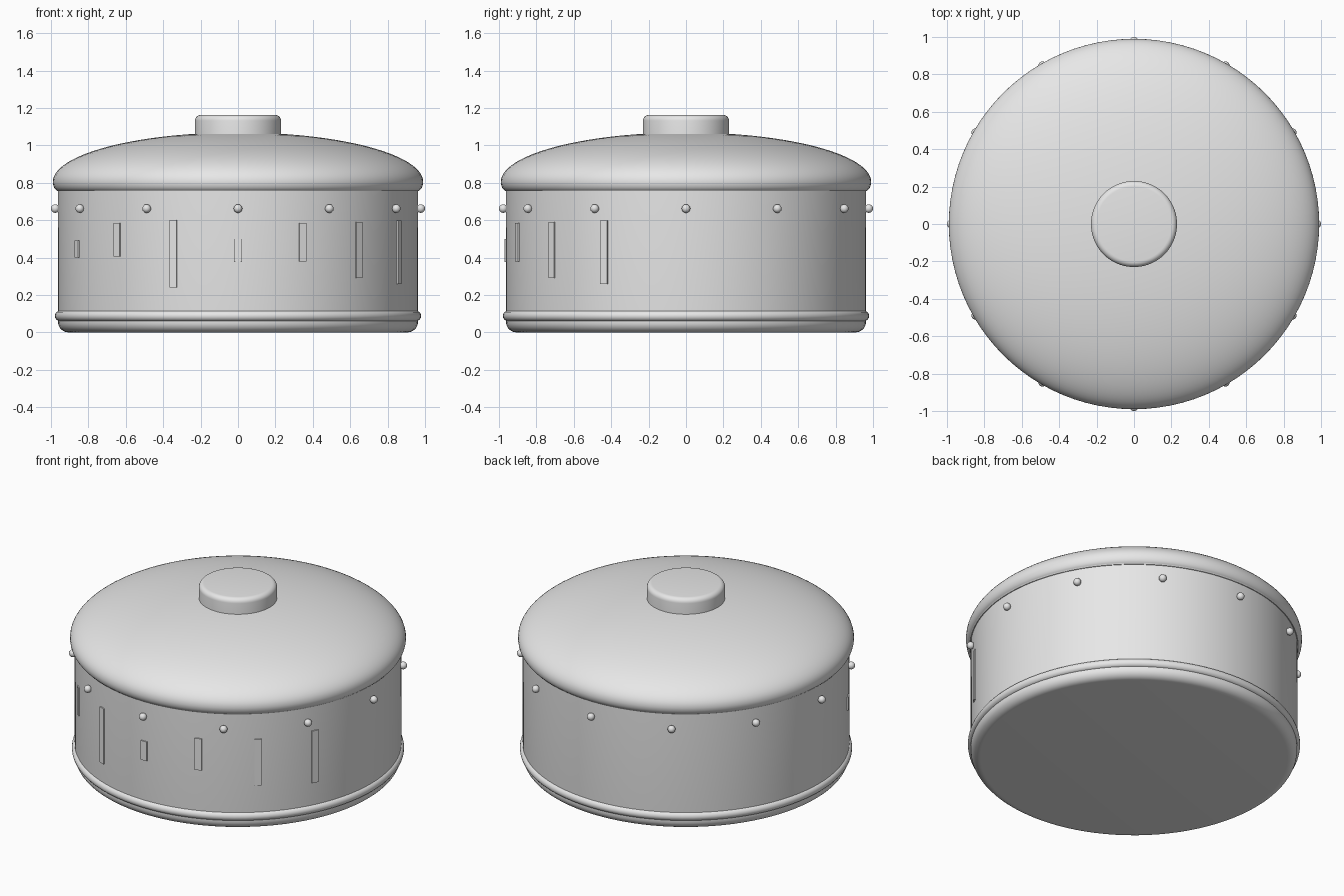
import bpy, bmesh, math
from mathutils import Matrix, Vector

if "Cube" in bpy.data.objects:
    bpy.data.objects.remove(bpy.data.objects["Cube"])

metal = bpy.data.materials.new("grey metal")
metal.diffuse_color = (0.8, 0.8, 0.8, 1)
metal.use_nodes = True
metal.node_tree.nodes["Principled BSDF"].inputs["Base Color"].default_value = metal.diffuse_color


def finish(name, bm):
    """Turn a bmesh into a smooth-shaded object with crisp edges."""
    bmesh.ops.recalc_face_normals(bm, faces=bm.faces)
    mesh = bpy.data.meshes.new(name)
    bm.to_mesh(mesh)
    bm.free()
    mesh.materials.append(metal)
    ob = bpy.data.objects.new(name, mesh)
    bpy.context.collection.objects.link(ob)
    bpy.ops.object.select_all(action='DESELECT')
    ob.select_set(True)
    bpy.context.view_layer.objects.active = ob
    bpy.ops.object.shade_smooth_by_angle(angle=math.radians(35))
    return ob


def lathe(name, profile, closed=False, steps=96):
    """Spin an (r, z) profile around the z axis."""
    bm = bmesh.new()
    verts = [bm.verts.new((r, 0, z)) for r, z in profile]
    edges = [bm.edges.new(p) for p in zip(verts, verts[1:])]
    if closed:
        edges.append(bm.edges.new((verts[-1], verts[0])))
    bmesh.ops.spin(bm, geom=verts + edges, cent=(0, 0, 0), axis=(0, 0, 1),
                   angle=2 * math.tau / 2, steps=steps)
    bmesh.ops.remove_doubles(bm, verts=bm.verts, dist=1e-5)
    return finish(name, bm)


def arc(cr, cz, rr, rz, a0, a1, n):
    """Elliptical arc of (r, z) points, angles in degrees."""
    pts = []
    for i in range(n + 1):
        a = math.radians(a0 + (a1 - a0) * i / n)
        pts.append((max(0, cr + rr * math.cos(a)), cz + rz * math.sin(a)))
    return pts


# Drum body with rounded bottom edge
lathe("body", [(0, 0)] + arc(0.905, 0.055, 0.057, 0.055, -90, 0, 8)
      + [(0.963, 0.77), (0, 0.77)])

# Raised band near the bottom
lathe("bottom_band", arc(0.952, 0.088, 0.027, 0.028, 0, 337.5, 15), closed=True)

# Domed lid with a rolled lower lip
lathe("lid", [(0, 0.755), (0.968, 0.755)]
      + arc(0.96, 0.805, 0.03, 0.048, -70, -10, 6)
      + arc(0, 0.805, 0.99, 0.264, 0, 90, 28))

# Lid knob with rounded top edge
lathe("knob", [(0, 1.03), (0.23, 1.03)]
      + arc(0.2, 1.132, 0.03, 0.03, 0, 90, 6) + [(0, 1.162)])

# Ring of rivets below the lid
bm = bmesh.new()
for i in range(12):
    a = math.radians(30 * i)
    pos = Vector((0.977 * math.cos(a), 0.977 * math.sin(a), 0.662))
    bmesh.ops.create_uvsphere(bm, u_segments=20, v_segments=12, radius=0.023,
                              matrix=Matrix.Translation(pos))
finish("rivets", bm)

# Thin upright bars of varied height across the front
bars = [(0.40, 0.49), (0.405, 0.585), (0.24, 0.60), (0.375, 0.50),
        (0.38, 0.585), (0.29, 0.59), (0.26, 0.598)]
bm = bmesh.new()
for i, (low, high) in enumerate(bars):
    turn = Matrix.Rotation(math.radians(-153 + 21 * i), 4, 'Z')
    place = Matrix.Translation((0.96, 0, (low + high) / 2))
    bmesh.ops.create_cube(bm, size=1, matrix=turn @ place
                          @ Matrix.Diagonal((0.02, 0.042, high - low, 1)))
finish("front_bars", bm)
